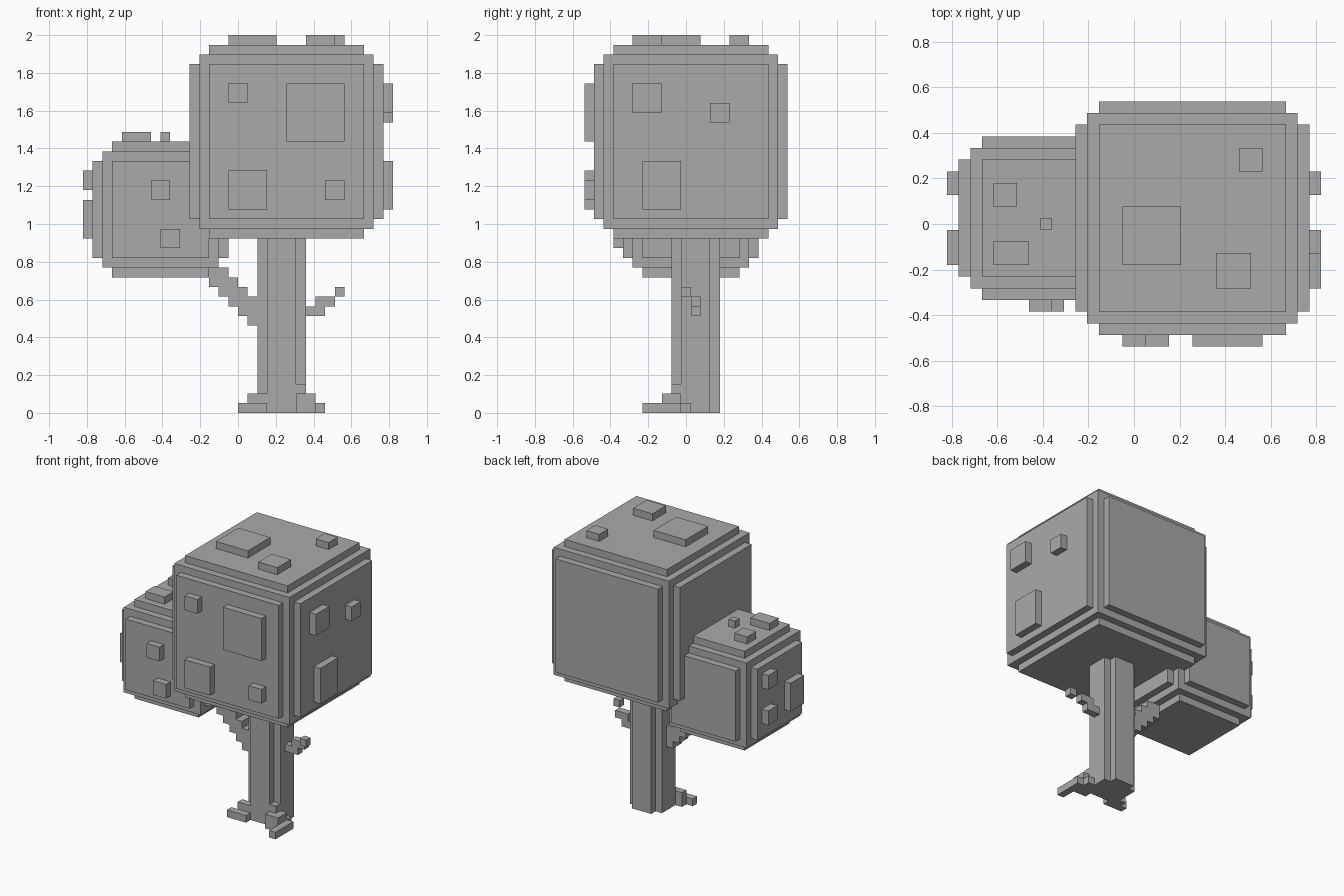
import bpy
import bmesh
from itertools import product
from mathutils import Vector

UNIT = 2 / 39          # edge of one block
GREY = (0.4, 0.4, 0.4, 1)

cube = bpy.data.objects.get("Cube")
if cube:
    bpy.data.objects.remove(cube)

grey = bpy.data.materials.new("plain grey")
grey.use_nodes = True
grey.diffuse_color = GREY
grey.node_tree.nodes["Principled BSDF"].inputs["Base Color"].default_value = GREY

owner = {}             # block position -> part name


def fill(part, x, y, z):
    """Fill the block range x, y, z (pairs) unless it already belongs to a part."""
    for cell in product(range(*x), range(*y), range(*z)):
        owner.setdefault(cell, part)


def rounded_box(part, x, y, z):
    """Box whose edges are cut back in two block steps."""
    for insets in product(range(3), repeat=3):
        a, b, c = insets
        if min(a + b, b + c, a + c) >= 2:
            fill(part, *[(lo + i, hi - i) for (lo, hi), i in zip((x, y, z), insets)])


def studs(part, axis, level, rects):
    """One-block-thick raised plates on the face at the given level."""
    for u0, u1, v0, v1 in rects:
        spans = [(u0, u1), (v0, v1)]
        spans.insert(axis, (level, level + 1))
        fill(part, *spans)


def build(part):
    """Make a mesh of the exposed block faces of a part, flat areas merged."""
    bm = bmesh.new()
    corners = {}

    def corner(p):
        if p not in corners:
            corners[p] = bm.verts.new(Vector((p[0], p[1] - 0.5, p[2])) * UNIT)
        return corners[p]

    for cell, name in owner.items():
        if name != part:
            continue
        for axis, side in product(range(3), (0, 1)):
            beside = list(cell)
            beside[axis] += 2 * side - 1
            if tuple(beside) in owner:
                continue
            quad = []
            for du, dv in ((0, 0), (1, 0), (1, 1), (0, 1)):
                p = list(cell)
                p[axis] += side
                p[(axis + 1) % 3] += du
                p[(axis + 2) % 3] += dv
                quad.append(corner(tuple(p)))
            bm.faces.new(quad if side else quad[::-1])
    bmesh.ops.dissolve_limit(bm, angle_limit=0.01, verts=bm.verts, edges=bm.edges)
    mesh = bpy.data.meshes.new(part)
    bm.to_mesh(mesh)
    bm.free()
    mesh.materials.append(grey)
    bpy.context.collection.objects.link(bpy.data.objects.new(part, mesh))


# Crowns
rounded_box("main_crown", (-5, 15), (-9, 11), (18, 38))
rounded_box("small_crown", (-15, -1), (-6, 8), (14, 28))

# Trunk with notched corners
fill("trunk", (3, 6), (-1, 4), (0, 18))
fill("trunk", (2, 7), (0, 3), (0, 18))

# Right-hand root
fill("left_root", (6, 7), (-1, 0), (0, 3))
fill("left_root", (6, 8), (-2, 0), (0, 2))
fill("left_root", (7, 8), (0, 1), (0, 1))
fill("left_root", (8, 9), (-4, 0), (0, 1))

# Opposite root
fill("right_root", (0, 3), (-2, -1), (0, 1))
fill("right_root", (1, 3), (-1, 0), (0, 2))

# Twig
fill("left_twig", (7, 9), (1, 2), (10, 11))
fill("left_twig", (8, 10), (1, 2), (11, 12))
fill("left_twig", (10, 11), (0, 1), (12, 13))

# Stepped branch rising to the small crown
for step in range(5):
    fill("right_branch", (1 - step, 2 - step), (0, 2), (9 + step, 12 + step))

# Raised leaf plates on the main crown: front, side, top
studs("main_front_leaves", 1, -10,
      [(-1, 1, 32, 34), (5, 11, 28, 34), (-1, 3, 21, 25), (9, 11, 22, 24)])
studs("main_side_leaves", 0, 15,
      [(-5, -2, 31, 34), (3, 5, 30, 32), (-4, 0, 21, 26)])
studs("main_top_leaves", 2, 38,
      [(-1, 4, -3, 2), (7, 10, -5, -2), (9, 11, 5, 7)])

# Raised leaf plates on the small crown: front, side, top
studs("small_front_leaves", 1, -7, [(-9, -7, 22, 24), (-8, -6, 17, 19)])
studs("small_side_leaves", 0, -16,
      [(3, 5, 23, 25), (3, 5, 18, 20), (-3, 0, 18, 22)])
studs("small_top_leaves", 2, 28,
      [(-12, -10, 2, 4), (-12, -9, -3, -1), (-8, -7, 0, 1)])

for part in dict.fromkeys(owner.values()):
    build(part)
